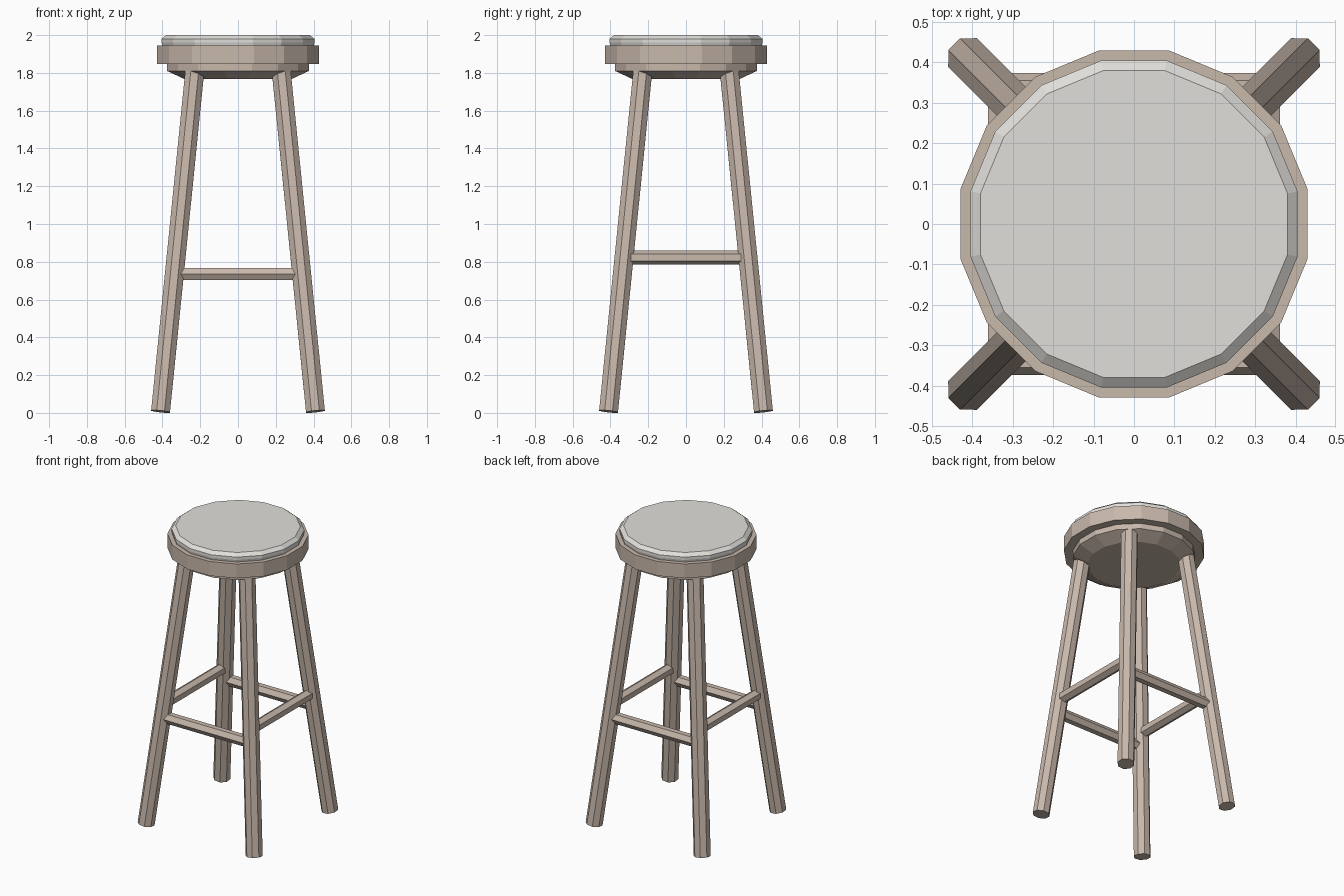
import bpy, bmesh, math
from mathutils import Vector

if "Cube" in bpy.data.objects:
    bpy.data.objects.remove(bpy.data.objects["Cube"])


def material(name, rgb):
    m = bpy.data.materials.new(name)
    m.diffuse_color = (*rgb, 1)
    m.use_nodes = True
    m.node_tree.nodes["Principled BSDF"].inputs["Base Color"].default_value = m.diffuse_color
    return m


wood = material("wood", (0.58, 0.48, 0.41))
fabric = material("fabric", (0.75, 0.735, 0.70))


def finish(name, bm, mat):
    bmesh.ops.recalc_face_normals(bm, faces=bm.faces)
    mesh = bpy.data.meshes.new(name)
    bm.to_mesh(mesh)
    bm.free()
    mesh.materials.append(mat)
    ob = bpy.data.objects.new(name, mesh)
    bpy.context.collection.objects.link(ob)
    return ob


def lathe(name, profile, mat, sides=16):
    """Capped faceted solid from (apothem, z) pairs, flats facing the axes."""
    bm = bmesh.new()
    step = 2 * math.pi / sides
    rings = []
    for a, z in profile:
        r = a / math.cos(step / 2)
        rings.append([bm.verts.new((r * math.cos((i + 0.5) * step),
                                    r * math.sin((i + 0.5) * step), z))
                      for i in range(sides)])
    for lo, hi in zip(rings, rings[1:]):
        for i in range(sides):
            j = (i + 1) % sides
            bm.faces.new((lo[i], lo[j], hi[j], hi[i]))
    bm.faces.new(rings[0][::-1])
    bm.faces.new(rings[-1])
    return finish(name, bm, mat)


def rod(name, start, end, apothem, sides, mat):
    """Straight prism between two points."""
    start, end = Vector(start), Vector(end)
    axis = end - start
    ob = lathe(name, [(apothem, 0), (apothem, axis.length)], mat, sides)
    rot = Vector((0, 0, 1)).rotation_difference(axis).to_matrix().to_4x4()
    rot.translation = start
    ob.data.transform(rot)
    return ob


# Seat: cushion, wooden rim and tapered underside
lathe("cushion", [(0.40, 1.94), (0.405, 1.96), (0.405, 1.98), (0.38, 2.0)], fabric)
lathe("seat_rim", [(0.43, 1.847), (0.43, 1.945)], wood)
lathe("seat_base", [(0.285, 1.768), (0.375, 1.81), (0.375, 1.85)], wood)

# Splayed octagonal legs
for fb, sy in (("front", -1), ("back", 1)):
    for lr, sx in (("left", -1), ("right", 1)):
        rod(f"{fb}_{lr}_leg", (sx * 0.41, sy * 0.41, 0.0075),
            (sx * 0.229, sy * 0.229, 1.808), 0.05, 8, wood)

# Hexagonal stretchers, ends buried in the legs
for n, s in (("front", -1), ("back", 1)):
    rod(f"{n}_stretcher", (-0.33, s * 0.337, 0.735), (0.33, s * 0.337, 0.735), 0.032, 6, wood)
for n, s in (("left", -1), ("right", 1)):
    rod(f"{n}_stretcher", (s * 0.33, -0.325, 0.822), (s * 0.33, 0.325, 0.822), 0.032, 6, wood)
